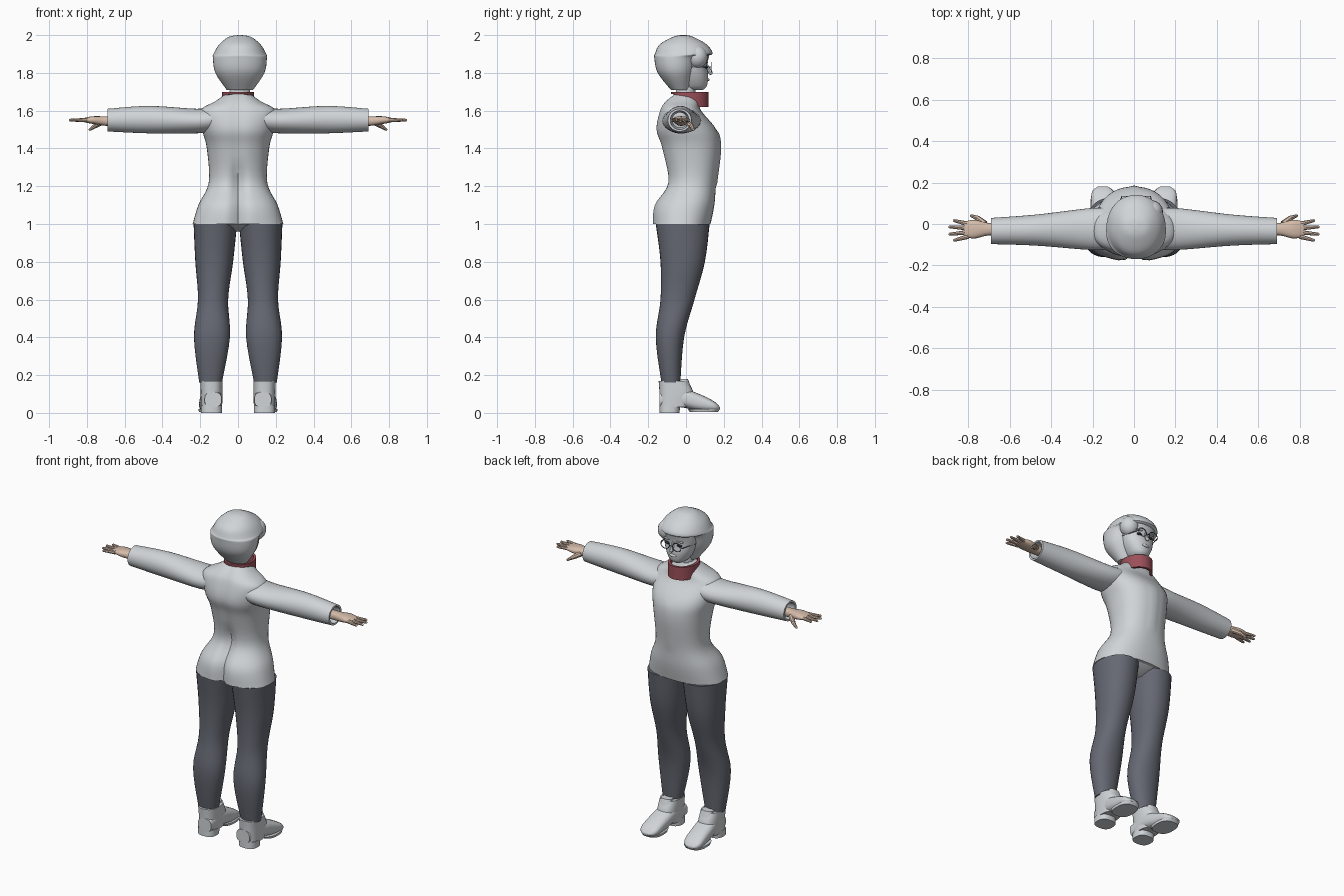
import bpy, bmesh, math
from mathutils import Vector, Matrix

cube = bpy.data.objects.get("Cube")
if cube:
    bpy.data.objects.remove(cube, do_unlink=True)


def material(name, red, green, blue):
    mat = bpy.data.materials.new(name)
    mat.use_nodes = True
    mat.diffuse_color = (red, green, blue, 1)
    mat.node_tree.nodes["Principled BSDF"].inputs["Base Color"].default_value = mat.diffuse_color
    return mat


PALE = material("pale_grey", .63, .66, .68)
DARK = material("slate_grey", .13, .14, .17)
RED = material("dusty_red", .33, .08, .1)
SKIN = material("skin", .66, .5, .4)
BLACK = material("charcoal", .03, .03, .03)


def finish(name, bm, mat, mirror=False):
    bmesh.ops.recalc_face_normals(bm, faces=bm.faces)
    mesh = bpy.data.meshes.new(name)
    bm.to_mesh(mesh)
    bm.free()
    mesh.materials.append(mat)
    ob = bpy.data.objects.new(name, mesh)
    bpy.context.collection.objects.link(ob)
    if mirror:
        ob.modifiers.new("mirror", 'MIRROR').use_mirror_merge = False
    bpy.ops.object.select_all(action='DESELECT')
    ob.select_set(True)
    bpy.context.view_layer.objects.active = ob
    bpy.ops.object.shade_smooth_by_angle(angle=math.radians(42))


def spline(rows, steps):
    """Smooth curve through the section rows."""
    rows = [Vector(row) for row in rows]
    padded = [rows[0]] + rows + [rows[-1]]
    for before, start, end, after in zip(padded, rows, rows[1:], padded[3:]):
        for step in range(steps):
            t = step / steps
            leave, arrive = (end - before) / 2, (after - start) / 2
            ease = t * t * (3 - 2 * t)
            yield (start.lerp(end, ease) + leave * t * (1 - t) ** 2
                   - arrive * t * t * (1 - t))
    yield rows[-1]


def loft(name, rows, mat, axis='z', power=2, steps=5, sides=32, centre=0, lean=0,
         mirror=False, cap=True, shape=None):
    """Each row: position on the axis, half width, then low and high limits across it."""
    place = {'z': lambda along, wide, deep: (wide, deep, along),
             'x': lambda along, wide, deep: (along, wide, deep),
             'y': lambda along, wide, deep: (wide, along, deep)}[axis]

    def rounded(value):
        return math.copysign(abs(value) ** (2 / power), value)

    bm = bmesh.new()
    rings = []
    for along, half, low, high in spline(rows, steps):
        ring = []
        for k in range(sides):
            angle = math.tau * k / sides
            wide = centre + lean * along + half * rounded(math.cos(angle))
            deep = (low + high) / 2 + (high - low) / 2 * rounded(math.sin(angle))
            co = Vector(place(along, wide, deep))
            if shape:
                shape(co)
            ring.append(bm.verts.new(co))
        rings.append(ring)
    for ring, following in zip(rings, rings[1:]):
        for k in range(sides):
            bm.faces.new((ring[k - 1], ring[k], following[k], following[k - 1]))
    if cap:
        bm.faces.new(rings[0])
        bm.faces.new(rings[-1])
    finish(name, bm, mat, mirror)


def rods(name, paths, mat, mirror=False, sides=8):
    """Tapered round rods: start, end, start radius, end radius."""
    bm = bmesh.new()
    for start, end, thick, thin in paths:
        start, end = Vector(start), Vector(end)
        turn = (end - start).to_track_quat('Z', 'Y').to_matrix().to_4x4()
        bmesh.ops.create_cone(bm, cap_ends=True, segments=sides, radius1=thick, radius2=thin,
                              depth=(end - start).length,
                              matrix=Matrix.Translation((start + end) / 2) @ turn)
        bmesh.ops.create_icosphere(bm, subdivisions=1, radius=thin, matrix=Matrix.Translation(end))
    finish(name, bm, mat, mirror)


def ball(name, centre, size, mat):
    bm = bmesh.new()
    bmesh.ops.create_uvsphere(bm, u_segments=16, v_segments=10, radius=1,
                              matrix=Matrix.LocRotScale(Vector(centre), None, Vector(size)))
    finish(name, bm, mat)


# Jacket body: spine and seat groove behind, raised placket in front
def jacket_shape(co):
    if co.y < 0:
        depth = min(.04, max(.01, .4 - .3 * co.z + .01))
        co.y += min(depth, -co.y) * math.exp(-(co.x / .03) ** 2)
    elif 1.2 < co.z < 1.5 and abs(co.x) < .02:
        co.y += .006


loft("jacket_body", [
    (1, .24, -.18, .13), (1.1, .21, -.17, .15), (1.22, .155, -.1, .16), (1.4, .165, -.13, .18),
    (1.5, .19, -.16, .16), (1.6, .2, -.14, .08), (1.65, .12, -.11, .07), (1.7, .05, -.05, .05)],
    PALE, power=2.3, sides=48, shape=jacket_shape)
loft("jacket_crotch", [(.96, .06, -.06, .05), (1, .2, -.15, .11)], PALE, steps=1)

# Sleeves with hollow cuffs
loft("sleeves", [
    (.12, .1, 1.49, 1.62), (.22, .1, 1.48, 1.61), (.47, .075, 1.48, 1.625), (.69, .063, 1.49, 1.61)],
    PALE, 'x', centre=-.02, lean=-.02, mirror=True, cap=False)
loft("cuff_insides", [(.69, .063, 1.49, 1.61), (.69, .05, 1.5, 1.6), (.62, .04, 1.51, 1.59)],
     PALE, 'x', steps=1, centre=-.02, lean=-.02, mirror=True, cap=False)

# Hands with fanned fingers
loft("palms", [(.6, .03, 1.52, 1.57), (.7, .03, 1.52, 1.57), (.77, .045, 1.53, 1.57),
               (.82, .036, 1.54, 1.56)],
     SKIN, 'x', power=2.5, sides=16, centre=-.025, mirror=True)
digits = []
for k in range(4):
    base = Vector((.8, .02 * k - .06, 1.55))
    fan = (k - 1.6) * .17
    reach = .1 - .02 * abs(k - 1.5)
    digits.append((base, base + Vector((math.cos(fan), math.sin(fan), 0)) * reach, .012, .007))
knuckle = (.755, .028, 1.52)
digits += [((.72, 0, 1.54), knuckle, .017, .013), (knuckle, (.785, .04, 1.5), .012, .007)]
rods("fingers", digits, SKIN, mirror=True)

# Trouser legs
loft("trouser_legs", [
    (.16, .06, -.13, -.03), (.4, .095, -.16, -.01), (.6, .08, -.135, .045),
    (.8, .1, -.135, .1), (1, .115, -.16, .125)],
    DARK, centre=.15, lean=-.03, power=2.15, mirror=True)

# Ankle boots: shaft, tongue, foot, heel and sole
boot = dict(mat=PALE, centre=.14, power=2.6, mirror=True)
loft("boot_shafts", [(.03, .055, -.14, .02), (.1, .058, -.14, .04), (.17, .058, -.145, .01)], **boot)
loft("boot_tongues", [(.1, .04, -.05, .04), (.18, .035, -.04, .01)], **boot)
loft("boot_feet", [
    (-.14, .045, .03, .11), (-.03, .057, .03, .13), (.07, .06, .01, .1),
    (.15, .055, .01, .06), (.18, .025, .02, .03)], axis='y', lean=.06, **boot)
loft("boot_heels", [(0, .056, -.14, -.035), (.04, .056, -.14, -.03)], steps=1, **boot)
loft("boot_soles", [(.005, .06, .02, .17), (.02, .063, .01, .18)], steps=1,
     **{**boot, "centre": .147})


# Scarf: a band that is shallow behind and deep in front
def scarf_shape(co):
    deep = max(.15, min(1, (co.y + .07) / .08))
    co.z = 1.7 + (co.z - 1.7) * deep


outer, inner = (.085, -.08, .12), (.07, -.065, .105)
loft("scarf", [(1.62, *inner), (1.62, *outer), (1.7, *outer), (1.7, *inner), (1.62, *inner)],
     RED, steps=1, cap=False, shape=scarf_shape)

# Neck and face
MID = .01
loft("neck", [(1.6, .06, -.06, .05), (1.77, .05, -.05, .05)], PALE, centre=MID, steps=1)
loft("face", [
    (1.71, .03, 0, .09), (1.73, .055, -.02, .11), (1.78, .083, -.04, .117),
    (1.84, .1, -.05, .112), (1.9, .1, -.05, .125)], PALE, power=2.2, centre=MID)
rods("nose", [((MID, .107, 1.845), (MID, .13, 1.8), .007, .012)], PALE)
ball("lips", (MID, .114, 1.764), (.024, .01, .009), PALE)

# Eyes, brows and round glasses
wire, front, level = .0025, .134, 1.83
frames = [((MID - .012, front, level), (MID + .012, front, level), wire, wire)]
for side, sign in (("left", 1), ("right", -1)):
    middle = MID + sign * .04
    ball(side + "_eye", (middle, .106, level), (.017, .01, .008), BLACK)
    ball(side + "_brow", (middle, .107, level + .025), (.026, .009, .005), PALE)
    rim = [(middle + .029 * math.cos(turn), front, level + .025 * math.sin(turn))
           for turn in (math.tau * k / 20 for k in range(20))]
    frames += [(rim[k - 1], rim[k], wire, wire) for k in range(20)]
    frames.append(((middle + sign * .029, front, level), (middle + sign * .06, .03, level), wire, wire))
rods("glasses", frames, DARK, sides=6)

# Rounded bob with an overhanging fringe
loft("hair", [
    (1.71, .07, -.08, .02), (1.8, .13, -.15, .05), (1.88, .143, -.168, .08), (1.9, .14, -.165, .14),
    (1.95, .11, -.14, .11), (1.99, .06, -.07, .04), (2, .01, -.03, 0)],
    PALE, power=2.1, sides=40, centre=MID)
ball("swept_lock", (.085, .06, 1.885), (.055, .055, .06), PALE)
